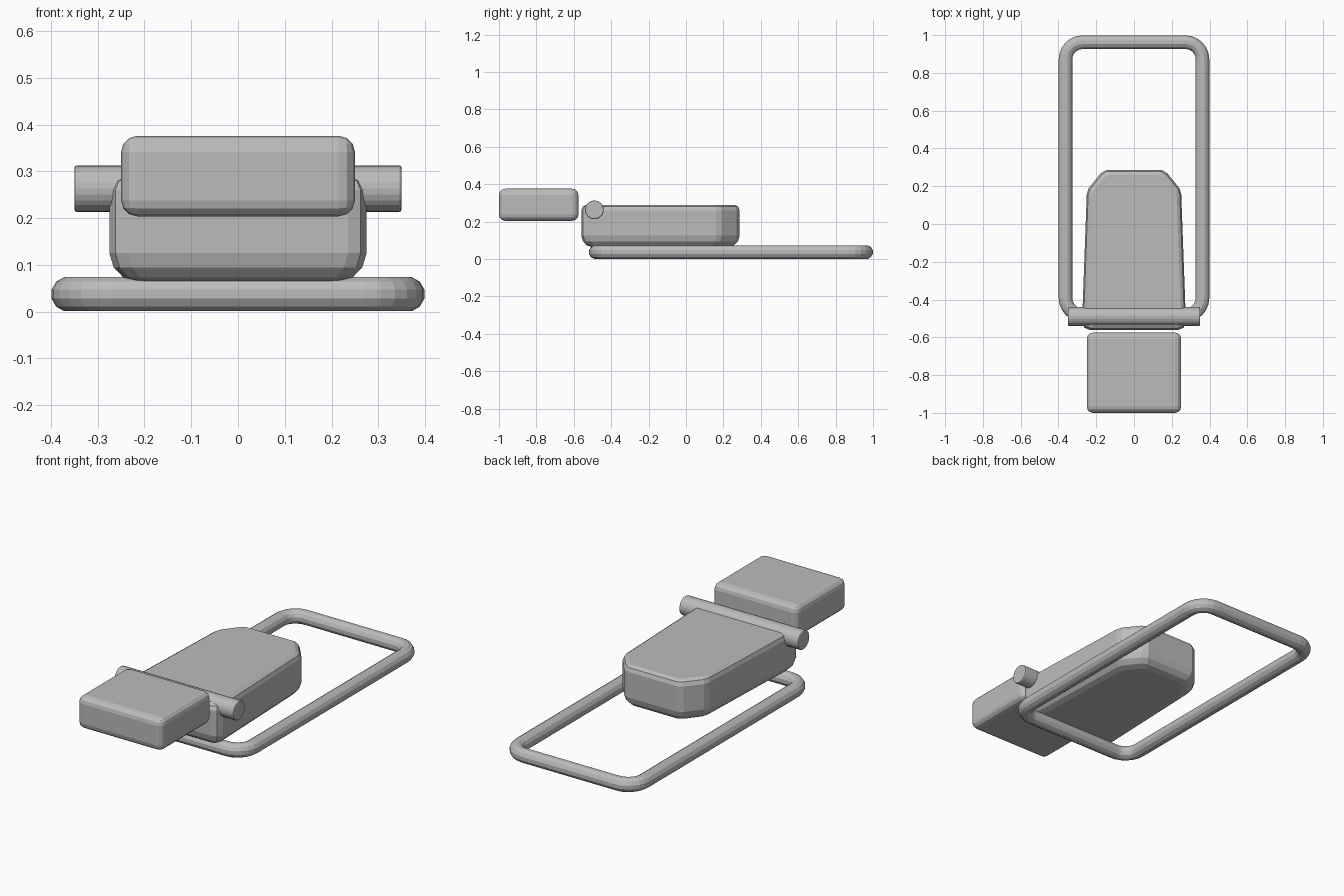
import bpy, bmesh, math

cube = bpy.data.objects.get("Cube")
if cube:
    bpy.data.objects.remove(cube, do_unlink=True)

GREY = (0.5, 0.5, 0.5, 1)
grey = bpy.data.materials.new("plain grey")
grey.use_nodes = True
grey.diffuse_color = GREY
grey.node_tree.nodes["Principled BSDF"].inputs["Base Color"].default_value = GREY


def make_object(name, bm):
    mesh = bpy.data.meshes.new(name)
    bmesh.ops.recalc_face_normals(bm, faces=bm.faces)
    bm.to_mesh(mesh)
    bm.free()
    obj = bpy.data.objects.new(name, mesh)
    bpy.context.collection.objects.link(obj)
    mesh.materials.append(grey)
    return obj


def add_bevel(obj, width, segments):
    mod = obj.modifiers.new("rounded edges", "BEVEL")
    mod.width = width
    mod.segments = segments
    mod.limit_method = "ANGLE"
    mod.angle_limit = math.radians(40)


def bridge(bm, a, b):
    for i in range(len(a)):
        j = (i + 1) % len(a)
        bm.faces.new((a[i], a[j], b[j], b[i]))


# Ground frame: round tube swept along a rounded rectangle
TUBE, CORNER, SIDES, STEPS = 0.0375, 0.09, 12, 6
corners = [(1, 1, 0), (-1, 1, 90), (-1, -1, 180), (1, -1, 270)]
half_x, half_y, mid_y = 0.4 - TUBE, 0.76 - TUBE, 0.24
bm = bmesh.new()
rings = []
for sx, sy, start in corners:
    for k in range(STEPS + 1):
        a = math.radians(start + 90 * k / STEPS)
        ring = []
        for s in range(SIDES):
            t = math.tau * (s + 0.5) / SIDES
            r = CORNER + TUBE * math.cos(t)
            ring.append(bm.verts.new((sx * (half_x - CORNER) + r * math.cos(a),
                                      mid_y + sy * (half_y - CORNER) + r * math.sin(a),
                                      TUBE + TUBE * math.sin(t))))
        rings.append(ring)
for i, ring in enumerate(rings):
    bridge(bm, ring, rings[(i + 1) % len(rings)])
make_object("ground_frame", bm)

# Main body: tapered outline lofted upward with rounded bottom and top
right_half = [(0.235, -0.56), (0.262, -0.55), (0.275, -0.52),
              (0.25, 0.16), (0.24, 0.19), (0.175, 0.27), (0.145, 0.287)]
outline = right_half + [(-x, y) for x, y in reversed(right_half)]
levels = [(0.06, 0.063), (0.03, 0.073), (0.009, 0.095), (0, 0.125),
          (0, 0.26), (0.008, 0.28), (0.025, 0.29)]
body_y = -0.137
bm = bmesh.new()
rings = []
for inset, z in levels:
    fx, fy = 1 - inset / 0.275, 1 - inset / 0.424
    rings.append([bm.verts.new((x * fx, body_y + (y - body_y) * fy, z))
                  for x, y in outline])
for low, high in zip(rings, rings[1:]):
    bridge(bm, low, high)
bm.faces.new(rings[0])
bm.faces.new(rings[-1])
make_object("main_body", bm)

# Cross bar
bm = bmesh.new()
bmesh.ops.create_cone(bm, cap_ends=True, segments=24,
                      radius1=0.05, radius2=0.05, depth=0.7)
bar = make_object("cross_bar", bm)
bar.location = (0, -0.49, 0.263)
bar.rotation_euler.y = math.pi / 2
add_bevel(bar, 0.006, 2)

# Front block
bm = bmesh.new()
bmesh.ops.create_cube(bm, size=1)
bmesh.ops.scale(bm, vec=(0.5, 0.425, 0.172), verts=bm.verts)
block = make_object("front_block", bm)
block.location = (0, -0.7875, 0.29)
add_bevel(block, 0.034, 3)
